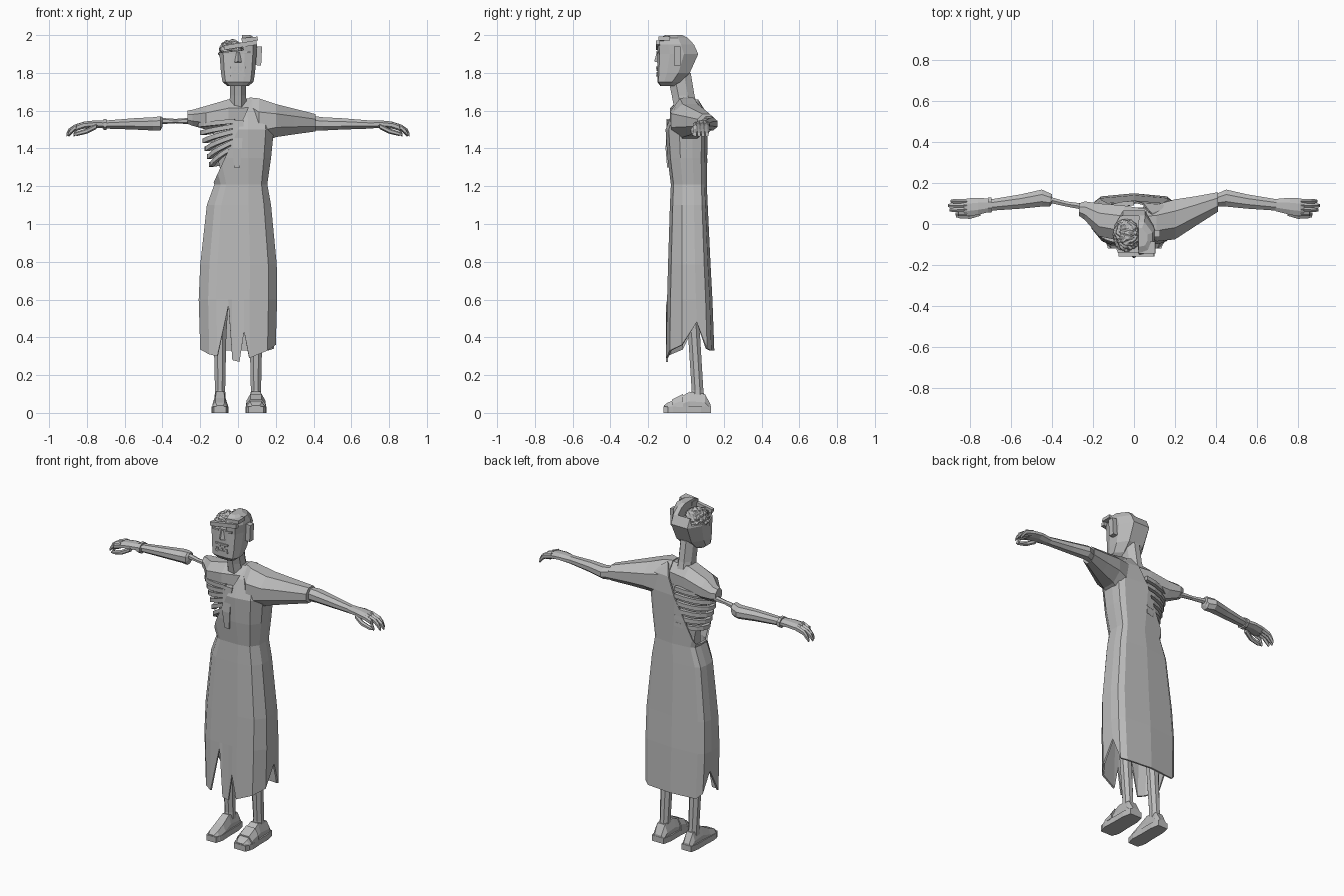
import bpy, bmesh, math
from mathutils import Vector

grey = bpy.data.materials.new("plain_grey")
grey.diffuse_color = (0.5, 0.5, 0.5, 1)


def finish(name, bm):
    bmesh.ops.recalc_face_normals(bm, faces=bm.faces)
    me = bpy.data.meshes.new(name)
    bm.to_mesh(me)
    bm.free()
    me.materials.append(grey)
    ob = bpy.data.objects.new(name, me)
    bpy.context.collection.objects.link(ob)
    return ob


def loft(rings, caps=True):
    bm = bmesh.new()
    rows = [[bm.verts.new(p) for p in r] for r in rings]
    n = len(rows[0])
    for a, b in zip(rows, rows[1:]):
        for i in range(n):
            j = (i + 1) % n
            bm.faces.new((a[i], a[j], b[j], b[i]))
    if caps:
        bm.faces.new(rows[0])
        bm.faces.new(rows[-1])
    return bm


def gon(n, turn=0.5):
    k = math.cos(math.pi / n) if turn else 1
    return [(math.cos((i + turn) * math.tau / n) / k,
             math.sin((i + turn) * math.tau / n) / k) for i in range(n)]


def along_x(name, rows, n=8, s=1):
    """rows: x, y min, y max, z min, z max"""
    return finish(name, loft([[(s * x, (a + b) / 2 + u * (b - a) / 2, (c + d) / 2 + v * (d - c) / 2)
                               for u, v in gon(n)] for x, a, b, c, d in rows]))


def along_z(name, rows, shape):
    """rows: z, x min, x max, y min, y max"""
    return finish(name, loft([[((a + b) / 2 + u * (b - a) / 2, (c + d) / 2 + v * (d - c) / 2, z)
                               for u, v in shape] for z, a, b, c, d in rows]))


def box(name, c, size, rot=0.0):
    bm = bmesh.new()
    bmesh.ops.create_cube(bm, size=1)
    for v in bm.verts:
        v.co = Vector((v.co.x * size[0], v.co.y * size[1], v.co.z * size[2]))
    ob = finish(name, bm)
    ob.location = c
    ob.rotation_euler.y = rot
    return ob


# Robe: outline points with their hem height, giving the torn slits
outline = [(1, -.35, .36), (.78, -.85, .33), (.3, -1, .29), (.16, -1, .43), (.04, -1, .27),
           (-.15, -1, .28), (-.25, -1, .57), (-.55, -1, .3), (-.76, -.85, .31), (-1, -.35, .335),
           (-1, .27, .48), (-.95, .7, .36), (-.8, .88, .33), (0, 1, .33), (.8, .88, .33),
           (.95, .7, .34), (1, .27, .48)]
robe_rows = [(None, -.2, .2, -.105, .15), (.6, -.208, .207, -.1, .14), (.785, -.2, .205, -.095, .13),
             (1.1, -.165, .175, -.085, .115), (1.21, -.125, .155, -.08, .11),
             (1.35, -.17, .175, -.098, .112), (1.5, -.2, .19, -.108, .115),
             (1.6, -.19, .18, -.07, .105), (1.66, -.07, .09, -.03, .07)]
bm = loft([[((a + b) / 2 + u * (b - a) / 2, (c + d) / 2 + v * (d - c) / 2, h if z is None else z)
            for u, v, h in outline] for z, a, b, c, d in robe_rows], caps=False)
# Diagonal neckline over one shoulder
bmesh.ops.bisect_plane(bm, geom=bm.verts[:] + bm.edges[:] + bm.faces[:],
                       plane_co=(.075, 0, 1.66), plane_no=(-.42, 0, .195), clear_outer=True)
robe = finish("robe", bm)
sol = robe.modifiers.new("cloth", "SOLIDIFY")
sol.thickness = 0.01
sol.offset = -1
along_x("sleeve", [(.06, -.04, .07, 1.52, 1.67), (.11, -.085, .095, 1.42, 1.665),
                   (.2, -.075, .12, 1.46, 1.635), (.3, -.01, .135, 1.475, 1.61),
                   (.41, .06, .155, 1.49, 1.582)])

# Bare shoulder, waist and neck
along_x("bare_shoulder", [(.08, -.05, .07, 1.5, 1.665), (-.05, -.085, .09, 1.5, 1.66),
                          (-.17, -.06, .1, 1.5, 1.625), (-.24, .02, .11, 1.52, 1.605),
                          (-.268, .04, .1, 1.53, 1.6)])
along_z("inner_torso", [(1.1, -.09, .1, -.05, .08), (1.25, -.085, .1, -.055, .08),
                        (1.4, -.12, .12, -.065, .08), (1.55, -.14, .13, -.065, .08)], gon(8))
along_z("neck", [(1.6, -.05, .05, -.06, .065), (1.68, -.042, .042, -.075, .045),
                 (1.8, -.042, .042, -.1, .025)], gon(8))
along_z("breastbone", [(1.3, -.02, .01, -.1, -.06), (1.4, -.03, .02, -.108, -.06),
                       (1.55, -.03, .03, -.1, -.06)], gon(4))

# Ribs sweeping from the spine round the open side to the breastbone
for k in range(6):
    z0, rx = 1.545 - k * .042, .205 - k * .012
    rings = []
    for i in range(11):
        a = math.radians(90 + 17.5 * i)
        z = z0 - .02 * math.sin(math.radians(18 * i)) + k * .004 * max(0, i - 6)
        rings.append([(math.cos(a) * (rx + du), .005 + math.sin(a) * (.1 + du), z + dz)
                      for du, dz in ((.008, .012), (.008, -.012), (-.014, -.012), (-.014, .012))])
    finish("rib_%d" % (k + 1), loft(rings))

# Arms and hands
along_x("upper_arm_bone", [(-.25, .07, .1, 1.53, 1.56), (-.33, .085, .11, 1.535, 1.555),
                           (-.42, .105, .135, 1.53, 1.56)], 6)
for s, side in ((-1, "bare"), (1, "sleeved")):
    along_x(side + "_forearm", [(.4, .1, .145, 1.515, 1.565), (.41, .085, .15, 1.495, 1.57),
                                (.45, .085, .168, 1.495, 1.565), (.55, .075, .145, 1.5, 1.56),
                                (.7, .065, .12, 1.505, 1.548)], 8, s)
    along_x(side + "_palm", [(.69, .063, .122, 1.505, 1.548), (.76, .045, .128, 1.51, 1.548),
                             (.81, .038, .125, 1.505, 1.543), (.83, .04, .12, 1.505, 1.535)], 8, s)
    for f in range(4):
        y, tip = .038 + f * .021, (.87, .9, .908, .895)[f]
        along_x("%s_finger_%d" % (side, f + 1),
                [(.815, y, y + .022, 1.508, 1.54), (.865 - .01 * (f == 0), y, y + .021, 1.495, 1.524),
                 (tip - .012, y, y + .02, 1.475, 1.503), (tip, y + .003, y + .017, 1.463, 1.48)], 6, s)
    along_x(side + "_thumb", [(.75, .04, .07, 1.505, 1.53), (.8, .025, .05, 1.48, 1.505),
                              (.85, .028, .05, 1.468, 1.488), (.868, .033, .046, 1.47, 1.48)], 6, s)
along_x("wrist_band", [(-.695, .055, .13, 1.497, 1.555), (-.713, .055, .13, 1.497, 1.555)])

# Head with the top of one side cut away
skull = [(1, -.4), (.8, -.9), (.35, -1), (-.35, -1), (-.8, -.9), (-1, -.4), (-1, .3), (-.55, 1), (.55, 1), (1, .3)]
head = along_z("head", [(1.73, -.055, .055, -.135, -.06), (1.752, -.082, .082, -.152, -.03),
                        (1.8, -.09, .09, -.152, .02), (1.9, -.098, .098, -.15, .065),
                        (1.95, -.1, .1, -.153, .042), (1.985, -.085, .09, -.14, .01),
                        (2.0, -.05, .065, -.11, -.02)], skull)
cutter = box("skull_cutter", (-.13, -.13, 2.0), (.3, .34, .19), -.1)
cutter.hide_render = True
cutter.hide_set(True)
cut = head.modifiers.new("opening", "BOOLEAN")
cut.operation = "DIFFERENCE"
cut.object = cutter
cut.solver = "EXACT"

# Wrinkled brain in the opening
bm = bmesh.new()
bmesh.ops.create_icosphere(bm, subdivisions=5, radius=1)
for v in bm.verts:
    p = v.co * 9
    w = math.sin(p.x + 2 * math.sin(p.y)) * math.sin(p.y * 1.2 + 2 * math.sin(p.z)) + .6 * math.sin(p.z * 1.4 + p.x)
    v.co *= 1 + .07 * w
    v.co = Vector((v.co.x * .064 - .036, v.co.y * .078 - .055, v.co.z * .062 + 1.912))
finish("brain", bm)

# Face details
box("ear", (.11, -.047, 1.89), (.03, .035, .1), .05)
box("brow", (.012, -.148, 1.947), (.175, .022, .024), -.16)
box("forehead_flap", (.062, -.115, 1.978), (.085, .06, .02), -.1)
bm = loft([[(-.008, -.15, 1.91), (.008, -.15, 1.91), (0, -.155, 1.91)],
           [(-.02, -.15, 1.855), (.02, -.15, 1.855), (0, -.168, 1.86)]])
finish("nose", bm)
for x in (-.045, .045):
    box("eyelid", (x, -.15, 1.91), (.04, .01, .01), -.1 if x > 0 else .1)
for z in (1.785, 1.828):
    box("lip", (0, -.152, z), (.08, .012, .01))
for i in range(5):
    box("tooth_%d" % (i + 1), (-.03 + i * .015, -.152, 1.818 if i % 2 else 1.797), (.011, .01, .014))

# Legs and shoes
for cx, w, side in ((-.095, .043, "bare"), (.095, .052, "shod")):
    along_z(side + "_leg", [(.06, cx - .03, cx + .03, .02, .1), (.12, cx - .027, cx + .027, .03, .092),
                            (.4, cx - .033, cx + .033, .012, .075), (.7, cx - .05, cx + .05, -.03, .07)], gon(8))
    # foot rows: y, top height, width factor
    feet = [(.13, .045, .7), (.1, .1, .8), (.02, .112, .8), (-.04, .078, .95), (-.095, .055, .95), (-.117, .04, .65)]
    finish(side + "_foot", loft([[(cx - w * k, y, 0), (cx + w * k, y, 0), (cx + w * k, y, t * .55),
                                  (cx + w * k * .6, y, t), (cx - w * k * .6, y, t), (cx - w * k, y, t * .55)]
                                 for y, t, k in feet]))
    finish(side + "_sole", loft([[(cx - w * k, y, 0), (cx + w * k, y, 0), (cx + w * k, y, .034), (cx - w * k, y, .034)]
                                 for y, k in ((.132, .75), (.08, .97), (0, .97), (-.07, 1.05), (-.12, .75))]))
finish("shoe_strap", loft([[(.095 - .054, y, .03), (.095 + .054, y, .03), (.095 + .05, y, t * .65),
                            (.095 + .03, y, t), (.095 - .03, y, t), (.095 - .05, y, t * .65)]
                           for y, t in ((-.015, .1), (-.075, .071))]))
